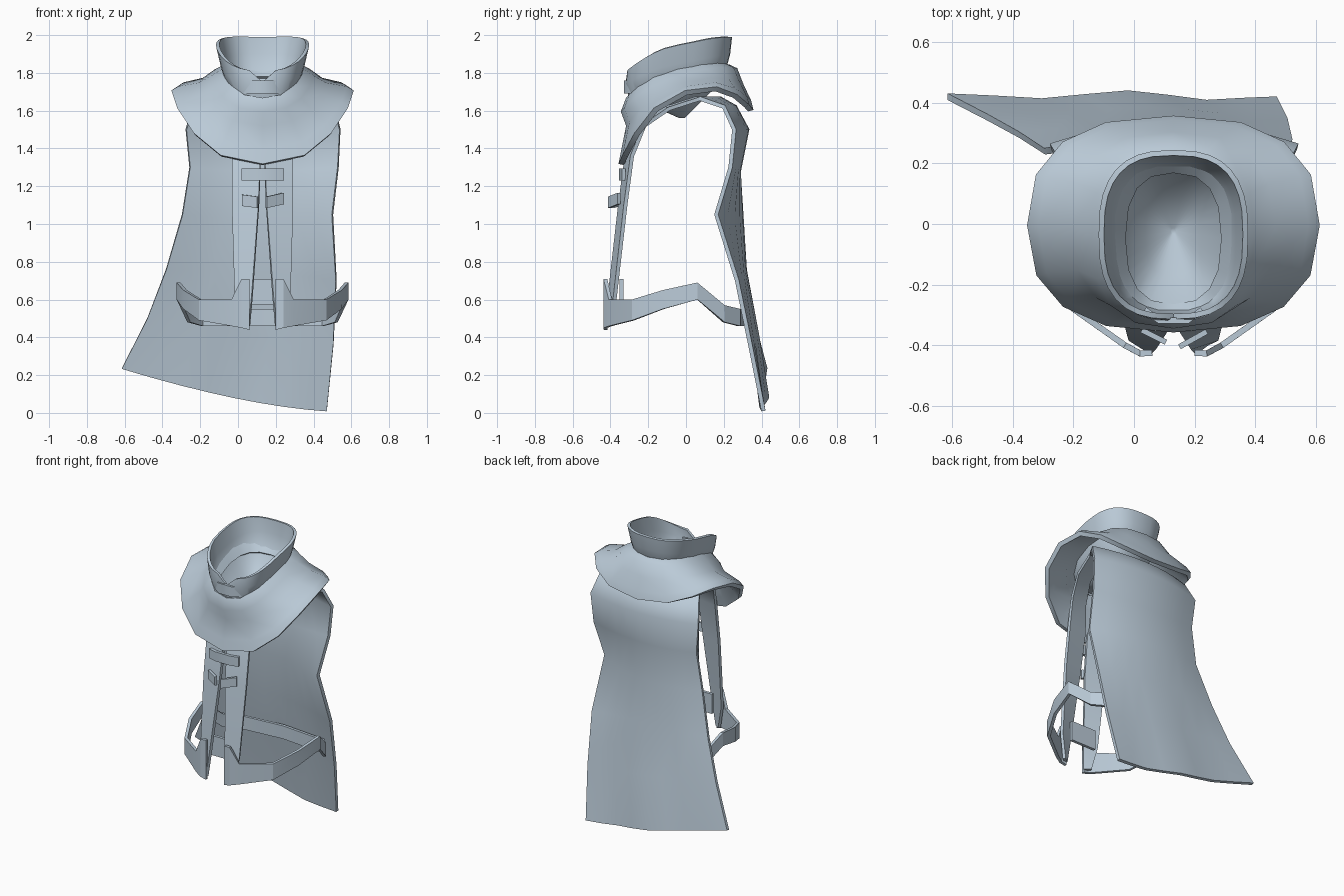
import bpy
import math
from mathutils import Vector

cube = bpy.data.objects.get("Cube")
if cube:
    bpy.data.objects.remove(cube, do_unlink=True)

MID = 0.13  # x of the garment's own centre line

cloth = bpy.data.materials.new("blue_grey_cloth")
cloth.use_nodes = True
COLOUR = (0.5, 0.6, 0.69, 1)
cloth.diffuse_color = COLOUR
cloth.node_tree.nodes["Principled BSDF"].inputs["Base Color"].default_value = COLOUR


def loft(name, rows, thickness, closed=False, cap=False, angle=40):
    """Skin a list of equally long point rows and thicken the sheet."""
    n = len(rows[0])
    verts = [p for row in rows for p in row]
    faces = []
    for r in range(len(rows) - 1):
        for i in range(n if closed else n - 1):
            j = (i + 1) % n
            faces.append((r * n + i, r * n + j, (r + 1) * n + j, (r + 1) * n + i))
    if cap:
        faces.append(tuple(range(len(verts) - n, len(verts))))
    mesh = bpy.data.meshes.new(name)
    mesh.from_pydata(verts, [], faces)
    mesh.materials.append(cloth)
    obj = bpy.data.objects.new(name, mesh)
    bpy.context.collection.objects.link(obj)
    bpy.ops.object.select_all(action="DESELECT")
    obj.select_set(True)
    bpy.context.view_layer.objects.active = obj
    solid = obj.modifiers.new("thickness", "SOLIDIFY")
    solid.thickness = thickness
    solid.offset = 0
    bpy.ops.object.modifier_apply(modifier=solid.name)
    bpy.ops.object.shade_smooth_by_angle(angle=math.radians(angle))


def ring(half_x, y_front, y_back, z_front, z_side, z_back, count, power):
    """Rounded loop whose height varies from front to side to back."""
    mean = (z_front + z_back) / 2
    points = []
    for i in range(count):
        t = math.tau * i / count
        s, c = math.sin(t), math.cos(t)
        x = MID + half_x * math.copysign(abs(s) ** power, s)
        y = (y_front + y_back) / 2 + (y_front - y_back) / 2 * math.copysign(abs(c) ** power, c)
        z = (mean + z_side) / 2 + (z_front - z_back) / 2 * c + (mean - z_side) / 2 * math.cos(2 * t)
        points.append((x, y, z))
    return points


def mirror(p):
    return (2 * MID - p[0], p[1], p[2])


def clasp(name, half, y, z_low, z_high, wrap):
    """Curved plate whose ends wrap back around the front."""
    path = [(-half, wrap), (-half / 2, 0), (half / 2, 0), (half, wrap)]
    loft(name, [[(MID + dx, y + dy, z) for dx, dy in path] for z in (z_low, z_high)], 0.02)


def tab(name, start, end, z, rise):
    """Small upright flap standing between two plan points."""
    loft(name, [[(*start, z + h), (*end, z + h + rise)] for h in (0, 0.06)], 0.018)


# High collar with a notched front and a closed bowl inside
collar = [ring(*r, 32, 0.75) for r in (
    (0.238, -0.305, 0.235, 1.81, 1.95, 1.99),
    (0.215, -0.312, 0.225, 1.74, 1.85, 1.9),
    (0.18, -0.29, 0.19, 1.65, 1.73, 1.77),
    (0.1, -0.17, 0.1, 1.63, 1.66, 1.68),
    (0.012, -0.035, -0.01, 1.57, 1.57, 1.57))]
x, y, z = collar[0][0]
collar[0][0] = (x, y, z - 0.06)
loft("collar", collar, 0.018, closed=True, cap=True, angle=50)
clasp("collar_clasp", 0.095, -0.318, 1.69, 1.76, 0.035)

# Draped cowl around the shoulders, with a rolled neck
loft("cowl", [ring(*r, 16, 0.8) for r in (
    (0.17, -0.27, 0.18, 1.64, 1.75, 1.77),
    (0.21, -0.31, 0.23, 1.655, 1.81, 1.83),
    (0.26, -0.33, 0.26, 1.595, 1.775, 1.815),
    (0.33, -0.302, 0.29, 1.52, 1.735, 1.735),
    (0.44, -0.328, 0.33, 1.39, 1.715, 1.65),
    (0.475, -0.343, 0.343, 1.315, 1.695, 1.6))], 0.03, closed=True, angle=60)


# Cape: each row bends through a left, middle and right point, with folds below
def bend(a, b, c, fold, steps=8):
    a, b, c = Vector(a), Vector(b), Vector(c)
    row = []
    for i in range(steps + 1):
        u = 2 * i / steps - 1
        p = a * (u * (u - 1) / 2) + b * (1 - u * u) + c * (u * (u + 1) / 2)
        p.y -= fold * math.sin(math.pi * u) ** 2
        row.append(tuple(p))
    return row


loft("cape", [bend(*r) for r in (
    ((-0.16, 0.07, 1.665), (MID, 0.18, 1.665), (0.42, 0.07, 1.665), 0),
    ((-0.24, 0.2, 1.62), (MID, 0.26, 1.62), (0.51, 0.2, 1.62), 0),
    ((-0.275, 0.255, 1.5), (MID, 0.325, 1.5), (0.54, 0.255, 1.5), 0),
    ((-0.255, 0.245, 1.3), (MID, 0.28, 1.28), (0.53, 0.235, 1.3), 0),
    ((-0.295, 0.24, 1.05), (0.12, 0.29, 1.03), (0.5, 0.16, 1.05), 0),
    ((-0.38, 0.295, 0.76), (0.1, 0.31, 0.75), (0.52, 0.27, 0.7), 0),
    ((-0.48, 0.35, 0.5), (0.05, 0.375, 0.42), (0.505, 0.34, 0.36), 0.01),
    ((-0.615, 0.42, 0.235), (-0.02, 0.43, 0.08), (0.47, 0.41, 0.01), 0.025))],
    0.022, angle=50)

# Front straps running over the shoulders
strap = [((xo, y + 0.03, z), (xi, y, z)) for xo, xi, y, z in (
    (-0.16, -0.04, 0.05, 1.665),
    (-0.12, 0, -0.12, 1.61),
    (-0.06, 0.07, -0.25, 1.52),
    (-0.03, 0.12, -0.315, 1.36),
    (-0.03, 0.11, -0.35, 1.1),
    (-0.015, 0.075, -0.405, 0.62),
    (0.02, 0.06, -0.422, 0.46))]
loft("right_front_strap", strap, 0.02)
loft("left_front_strap", [[mirror(p) for p in reversed(row)] for row in strap], 0.02)

# Hip band, open at the front and passing in front of the cape
half = [((x, y, top), (x, y, low)) for x, y, top, low in (
    (0.06, -0.425, 0.71, 0.44),
    (0.02, -0.427, 0.71, 0.45),
    (-0.03, -0.4, 0.6, 0.46),
    (-0.2, -0.28, 0.6, 0.49),
    (-0.28, -0.12, 0.65, 0.55),
    (-0.315, 0.06, 0.69, 0.6),
    (-0.26, 0.2, 0.57, 0.48),
    (-0.19, 0.28, 0.55, 0.46),
    (MID, 0.31, 0.55, 0.46))]
other = [tuple(mirror(p) for p in row) for row in reversed(half[:-1])]
loft("hip_band", half + other, 0.02, angle=20)

# Fastenings down the front
clasp("chest_buckle", 0.11, -0.345, 1.23, 1.295, 0.015)
clasp("waist_plate", 0.095, -0.342, 0.575, 0.71, 0)
tab("right_tab", (0.025, -0.35), (0.105, -0.39), 1.095, -0.01)
tab("left_tab", (0.15, -0.405), (0.24, -0.355), 1.085, 0.02)
